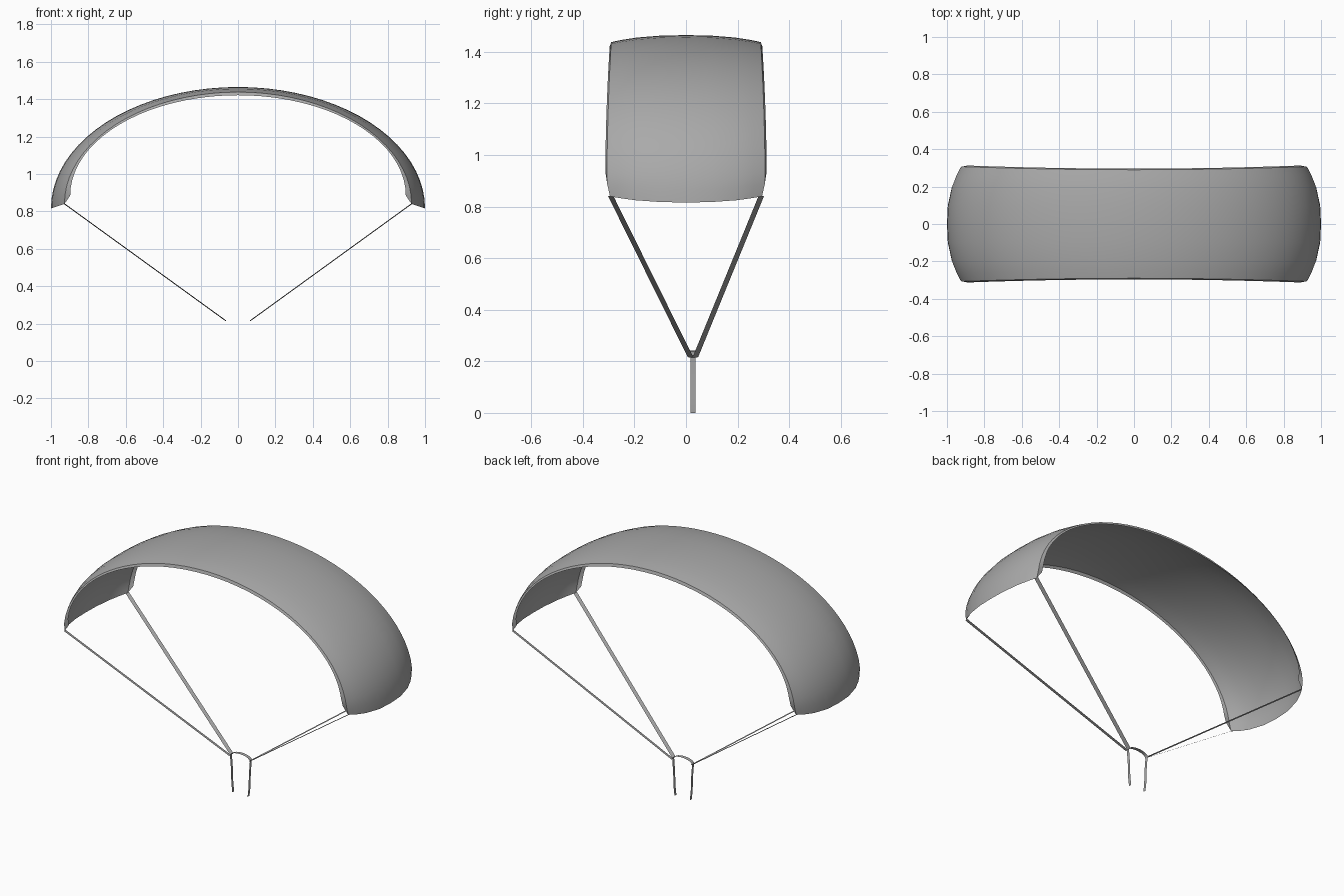
import bpy, bmesh
from math import sin, cos, pi, radians

cube = bpy.data.objects.get("Cube")
if cube:
    bpy.data.objects.remove(cube, do_unlink=True)

grey = bpy.data.materials.new("plain_grey")
grey.use_nodes = True
COLOUR = (0.4, 0.4, 0.4, 1)
grey.diffuse_color = COLOUR
grey.node_tree.nodes["Principled BSDF"].inputs["Base Color"].default_value = COLOUR


def finish(name, bm, angle=35):
    mesh = bpy.data.meshes.new(name)
    bm.to_mesh(mesh)
    bm.free()
    obj = bpy.data.objects.new(name, mesh)
    bpy.context.collection.objects.link(obj)
    mesh.materials.append(grey)
    bpy.ops.object.select_all(action='DESELECT')
    obj.select_set(True)
    bpy.context.view_layer.objects.active = obj
    bpy.ops.object.shade_smooth_by_angle(angle=radians(angle))
    return obj


def strap(name, points, across):
    """Flat ribbon through (x, y, z) points, its width along the vector across."""
    bm = bmesh.new()
    rows = [[bm.verts.new([p + s * w / 2 for p, w in zip(point, across)])
             for s in (-1, 1)] for point in points]
    for a, b in zip(rows, rows[1:]):
        bm.faces.new((a[0], a[1], b[1], b[0]))
    return finish(name, bm)


# Canopy: a single bulged sheet with a narrow lip turned in at front and back
SEGMENTS = 40
ACROSS = [-1, -0.86, -0.66, -0.33, 0, 0.33, 0.66, 0.86, 1]


def half_depth(t):
    tip = max(0, 1 - sin(t) / 0.12)
    return 0.296 + 0.017 * cos(t) ** 2 - 0.012 * tip ** 2


def sheet_point(t, v):
    bulge = 1 - abs(v) ** 2.5
    base = 0.84 - 0.024 * bulge
    top = 1.438 + 0.027 * bulge
    return ((0.928 + 0.072 * bulge) * cos(t),
            v * (half_depth(t) - 0.006), base + (top - base) * sin(t))


def lip_point(t, v):
    return (0.897 * cos(t), v * half_depth(t), 0.885 + 0.536 * sin(t))


bm = bmesh.new()
rows = []
for i in range(SEGMENTS + 1):
    t = pi * i / SEGMENTS
    row = [lip_point(t, -1)] + [sheet_point(t, v) for v in ACROSS] + [lip_point(t, 1)]
    rows.append([bm.verts.new(p) for p in row])
for a, b in zip(rows, rows[1:]):
    for j in range(len(a) - 1):
        bm.faces.new((a[j], a[j + 1], b[j + 1], b[j]))
finish("canopy", bm)

# Suspension straps, tilted to follow the canopy edge, and harness legs
MID = 0.027
for side, sx in (("left", 1), ("right", -1)):
    for end, sy in (("front", -1), ("back", 1)):
        strap(f"{end}_{side}_strap",
              [(sx * 0.929, sy * 0.292, 0.841),
               (sx * 0.065, MID + sy * 0.009, 0.215)],
              (sx * 0.006, -sy * 0.022, -0.002))
    strap(f"{side}_harness_leg",
          [(sx * 0.065, MID, 0.215), (sx * 0.059, MID, 0.14),
           (sx * 0.056, MID, 0.05), (sx * 0.05, MID, 0)], (0, 0.018, 0))

# Arched bar joining the legs
strap("harness_arch",
      [(0.065 * cos(pi * i / 10), MID, 0.215 + 0.026 * sin(pi * i / 10))
       for i in range(11)], (0, 0.022, 0))
